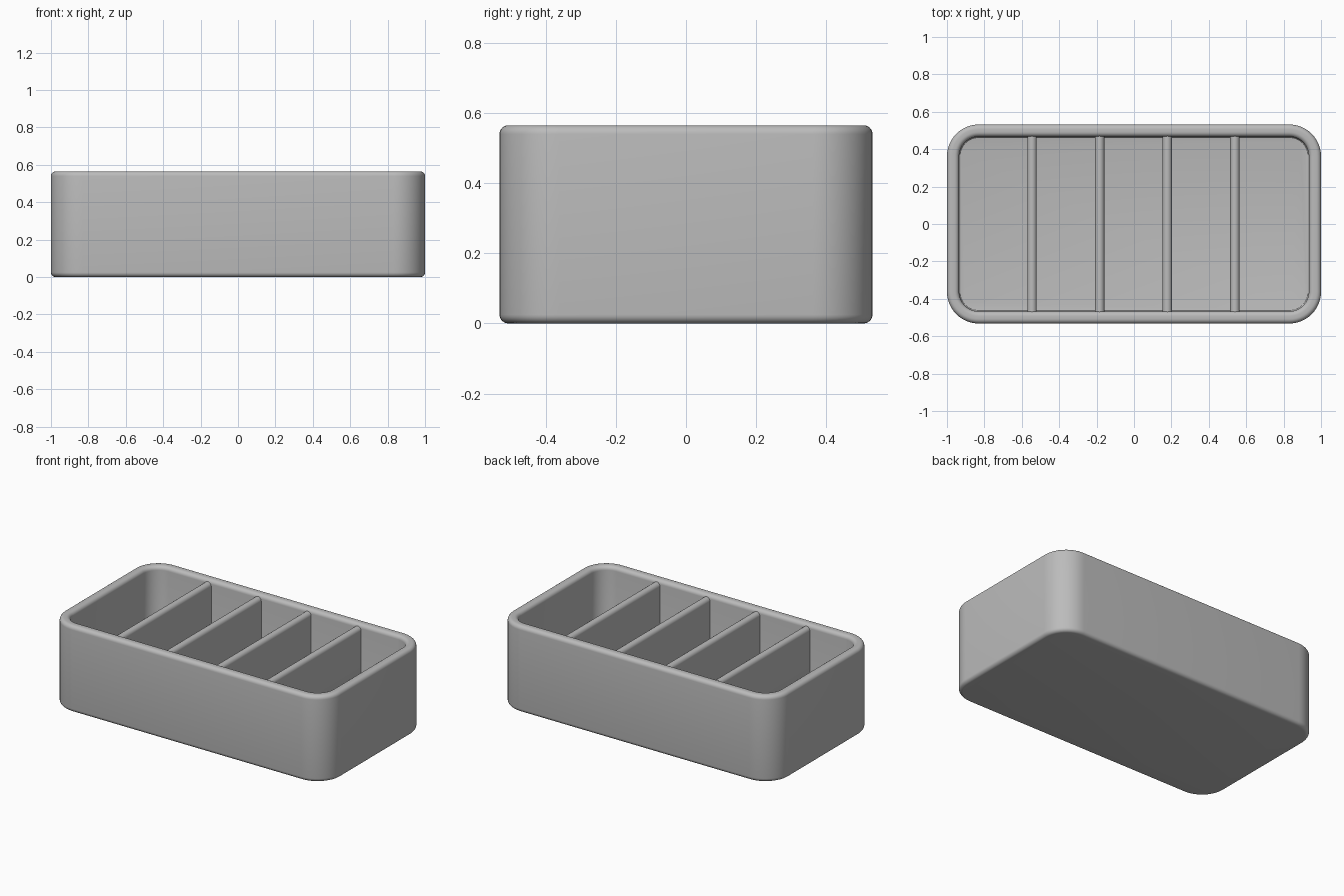
import bpy, bmesh
from math import sin, cos, pi

cube = bpy.data.objects.get("Cube")
if cube:
    bpy.data.objects.remove(cube, do_unlink=True)

HALF_X, HALF_Y, HEIGHT = 1.0, 0.532, 0.565
CORNER, WALL, FLOOR, FILLET = 0.17, 0.065, 0.065, 0.025

grey = bpy.data.materials.new("light grey plastic")
grey.use_nodes = True
colour = (0.5, 0.5, 0.5, 1)
grey.diffuse_color = colour
grey.node_tree.nodes["Principled BSDF"].inputs["Base Color"].default_value = colour


def arc(cx, cy, r, start, end, steps):
    return [(cx + r * cos(start + (end - start) * i / steps),
             cy + r * sin(start + (end - start) * i / steps)) for i in range(steps + 1)]


def finish(name, bm):
    bmesh.ops.recalc_face_normals(bm, faces=bm.faces)
    mesh = bpy.data.meshes.new(name)
    bm.to_mesh(mesh)
    bm.free()
    mesh.materials.append(grey)
    obj = bpy.data.objects.new(name, mesh)
    bpy.context.collection.objects.link(obj)
    bpy.ops.object.select_all(action='DESELECT')
    obj.select_set(True)
    bpy.context.view_layer.objects.active = obj
    bpy.ops.object.shade_smooth_by_angle(angle=pi / 6)
    return obj


def loft(bm, rings):
    # Skin closed rings of points and cap both ends
    rings = [[bm.verts.new(p) for p in ring] for ring in rings]
    for a, b in zip(rings, rings[1:]):
        for i in range(len(a)):
            j = (i + 1) % len(a)
            bm.faces.new((a[i], a[j], b[j], b[i]))
    bm.faces.new(rings[0])
    bm.faces.new(rings[-1])


def rounded_rectangle(inset, z):
    r = CORNER - inset
    cx, cy = HALF_X - CORNER, HALF_Y - CORNER
    points = []
    for q, (sx, sy) in enumerate([(1, 1), (-1, 1), (-1, -1), (1, -1)]):
        points += arc(sx * cx, sy * cy, r, q * pi / 2, (q + 1) * pi / 2, 12)
    return [(x, y, z) for x, y in points]


# Tray: wall section from the underside, over the rim, down to the inner floor
f = FILLET
section = arc(f, f, f, 1.5 * pi, pi, 6)
section += arc(f, HEIGHT - f, f, pi, pi / 2, 6)
section += arc(WALL - f, HEIGHT - f, f, pi / 2, 0, 6)
section += arc(WALL + 0.01, FLOOR + 0.01, 0.01, pi, 1.5 * pi, 3)
bm = bmesh.new()
loft(bm, [rounded_rectangle(inset, z) for inset, z in section])
finish("tray", bm)

# Dividers: thin upright walls with rounded tops
for i in range(4):
    x = -0.545 + i * 0.3615
    half, top = 0.025, 0.55
    outline = [(-half, FLOOR - 0.02), (half, FLOOR - 0.02)]
    outline += arc(0, top - half, half, 0, pi, 12)
    bm = bmesh.new()
    loft(bm, [[(x + px, y, pz) for px, pz in outline] for y in (-0.473, 0.473)])
    finish(f"divider_{i + 1}", bm)
